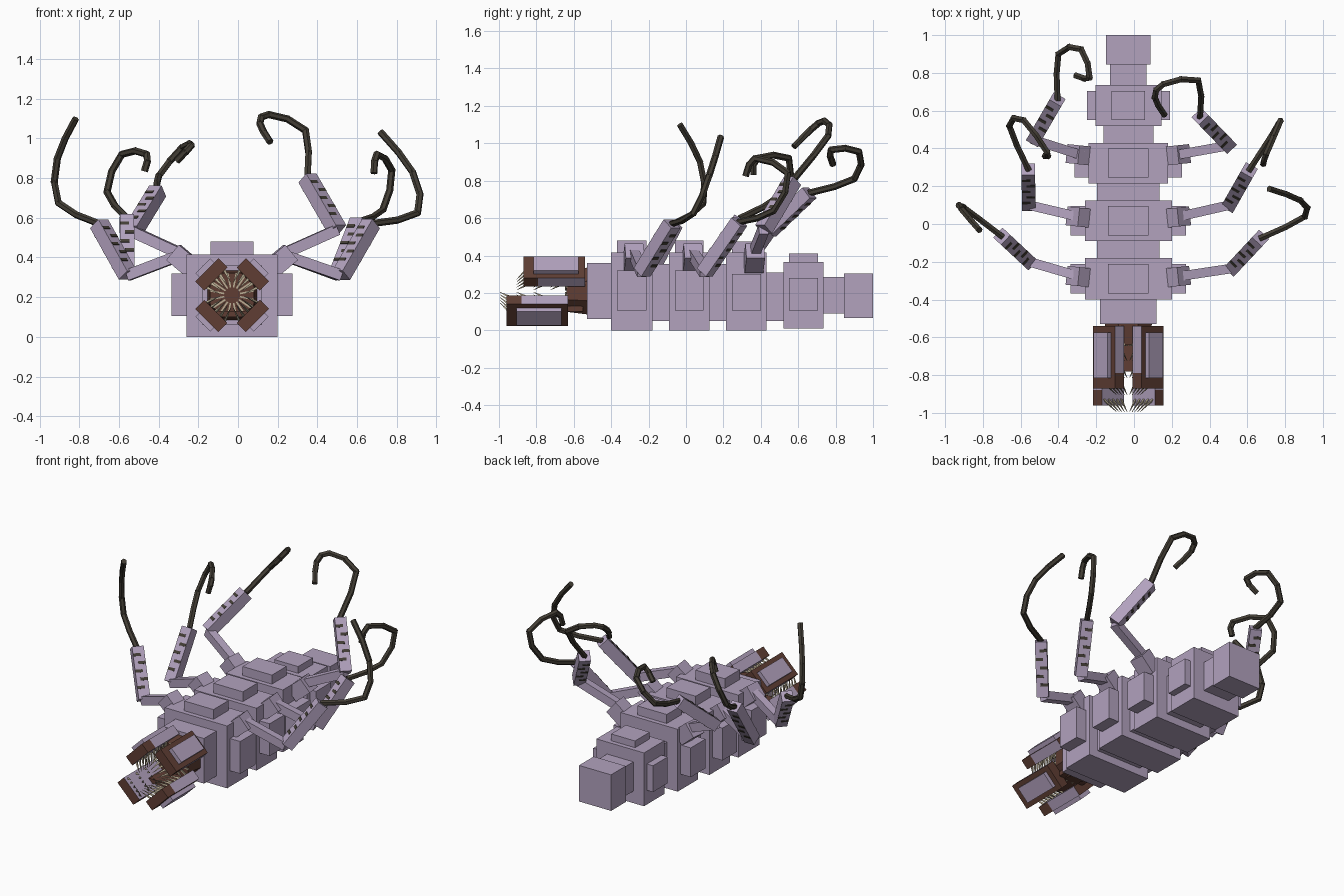
import bpy, bmesh, math
from mathutils import Vector, Matrix

cube = bpy.data.objects.get("Cube")
if cube:
    bpy.data.objects.remove(cube, do_unlink=True)


def material(name, rgb):
    m = bpy.data.materials.new(name)
    m.use_nodes = True
    m.diffuse_color = (*rgb, 1)
    m.node_tree.nodes["Principled BSDF"].inputs["Base Color"].default_value = (*rgb, 1)
    return m


LAVENDER = material("lavender", (0.445, 0.36, 0.515))
BROWN = material("mouth brown", (0.115, 0.048, 0.034))
DARK = material("tendril dark", (0.055, 0.047, 0.035))
BEIGE = material("tooth beige", (0.50, 0.43, 0.30))
CX, CZ = -0.03, 0.21          # body axis


def finish(bm, name, *mats):
    bmesh.ops.recalc_face_normals(bm, faces=bm.faces)
    me = bpy.data.meshes.new(name)
    bm.to_mesh(me)
    bm.free()
    for m in mats:
        me.materials.append(m)
    bpy.context.collection.objects.link(bpy.data.objects.new(name, me))


def add_box(bm, size, matrix):
    bmesh.ops.create_cube(bm, size=1, matrix=matrix @ Matrix.Diagonal((*size, 1)))


def body_box(name, half, y, z, mat=LAVENDER):
    """Box centred on the body axis, from a half width and (min, max) pairs."""
    bm = bmesh.new()
    centre = Matrix.Translation((CX, sum(y) / 2, sum(z) / 2))
    add_box(bm, (2 * half, y[1] - y[0], z[1] - z[0]), centre)
    finish(bm, name, mat)


def along(a, b):
    """Frame centred between a and b with its z axis along a-b, and the length."""
    a, b = Vector(a), Vector(b)
    q = (b - a).to_track_quat('Z', 'Y')
    return Matrix.Translation((a + b) / 2) @ q.to_matrix().to_4x4(), (b - a).length


def beam(name, a, b, w, d):
    bm = bmesh.new()
    m, length = along(a, b)
    add_box(bm, (w, d, length), m)
    finish(bm, name, LAVENDER)


def segment(name, half, y, z, back, top, side, side_z):
    """Body segment with a raised back plate and plates on both sides."""
    mid, reach = sum(y) / 2, (y[1] - y[0]) * 0.36
    plate_y = (mid - reach, mid + reach)
    body_box(name + "_segment", half, y, z)
    body_box(name + "_back_plate", back, plate_y, (0.3, top))
    body_box(name + "_side_plates", side, plate_y, side_z)


# Body, from neck to tail
body_box("neck", 0.15, (-0.53, -0.40), (0.06, 0.36))
segment("front", 0.23, (-0.40, -0.18), (0, 0.415), 0.108, 0.48, 0.305, (0.105, 0.32))
body_box("front_link", 0.165, (-0.18, -0.09), (0.05, 0.355))
segment("middle", 0.23, (-0.09, 0.125), (0, 0.415), 0.108, 0.48, 0.305, (0.105, 0.32))
body_box("middle_link", 0.165, (0.125, 0.215), (0.05, 0.355))
segment("rear", 0.21, (0.215, 0.43), (0, 0.415), 0.108, 0.475, 0.285, (0.105, 0.30))
body_box("rear_link", 0.132, (0.43, 0.52), (0.05, 0.31))
segment("hind", 0.175, (0.52, 0.735), (0.01, 0.365), 0.088, 0.41, 0.22, (0.105, 0.28))
body_box("tail_link", 0.097, (0.735, 0.845), (0.09, 0.285))
body_box("tail", 0.118, (0.845, 1.0), (0.065, 0.305))

# Mouth core and floor
bm = bmesh.new()
bmesh.ops.create_cone(bm, cap_ends=True, segments=8, radius1=0.135, radius2=0.12, depth=0.11,
                      matrix=Matrix.Translation((CX, -0.585, CZ)) @ Matrix.Rotation(math.pi / 2, 4, 'X')
                      @ Matrix.Rotation(math.pi / 8, 4, 'Z'))
finish(bm, "mouth_core", BROWN)
body_box("mouth_floor", 0.09, (-0.78, -0.55), (0.10, 0.13), BROWN)

# Pale rays on the face of the core
bm = bmesh.new()
for i in range(16):
    a = 2 * math.pi * (i + 0.5) / 16
    d = Vector((math.cos(a), 0, math.sin(a)))
    c = Vector((CX, -0.64, CZ))
    m, length = along(c + d * 0.04, c + d * 0.115)
    add_box(bm, (0.013, 0.008, length), m)
finish(bm, "throat_rays", BEIGE)


def jaw(name, sx, sz, y0, y1):
    """Slanted jaw with an outer plate and rows of inward teeth."""
    o = Vector((sx, 0, sz)).normalized()
    t = Vector((sz, 0, -sx)).normalized()
    rot = Matrix((t, (0, 1, 0), o)).transposed().to_4x4()

    def frame(y, r):
        return Matrix.Translation(Vector((CX, y, CZ)) + o * r) @ rot

    bm = bmesh.new()
    split = y0 + 0.08
    for a, b in ((y0, split), (split, y1)):
        add_box(bm, (0.165, b - a, 0.065), frame((a + b) / 2, 0.148))
    bm.normal_update()
    for f in bm.faces:      # pale inner face, and pale ends behind the tip
        behind = f.calc_center_median().y > split
        if f.normal.dot(o) < -0.9 or (behind and abs(f.normal.dot(t)) > 0.9):
            f.material_index = 1
    finish(bm, name + "_jaw", BROWN, LAVENDER)

    bm = bmesh.new()
    add_box(bm, (0.105, 0.24, 0.045), frame((y0 + y1) / 2 + 0.01, 0.185))
    finish(bm, name + "_jaw_plate", LAVENDER)

    bm = bmesh.new()
    for row in range(3):
        for k in range(-2, 3):
            base = Vector((CX, y0 + 0.03 + row * 0.09, CZ)) + o * 0.118 + t * k * 0.032
            tip = base - o * 0.07 - t * k * 0.012 + Vector((0, -0.065, 0))
            m, length = along(base, tip)
            bmesh.ops.create_cone(bm, cap_ends=True, segments=3, radius1=0.009,
                                  radius2=0.001, depth=length, matrix=m)
    finish(bm, name + "_teeth", BEIGE)


for side, sx in (("left", 1), ("right", -1)):
    jaw("upper_" + side, sx, 1, -0.87, -0.54)
    jaw("lower_" + side, sx, -1, -0.96, -0.63)


def bend(points):
    """Smooth path through the points, with one extra joint in every span."""
    p = [Vector(v) for v in points]
    p = [2 * p[0] - p[1]] + p + [2 * p[-1] - p[-2]]
    path = [p[1]]
    for a, b, c, d in zip(p, p[1:], p[2:], p[3:]):
        path += [(9 * (b + c) - a - d) / 16, c]
    return path


def leg(name, hip_y, knee, *tendril):
    """Hip, thigh, banded shin and jointed tendril; the tendril starts at the ankle."""
    s = math.copysign(1, knee[0])
    ankle = tendril[0]
    beam(name + "_hip", (CX + s * 0.20, hip_y, 0.345), (CX + s * 0.295, hip_y + 0.01, 0.425), 0.10, 0.10)
    beam(name + "_thigh", (CX + s * 0.25, hip_y + 0.005, 0.415), knee, 0.05, 0.055)
    beam(name + "_shin", knee, ankle, 0.072, 0.072)

    bm = bmesh.new()
    m, length = along(knee, ankle)
    for k in range(5):
        offset = Vector((0.012 * (-1) ** k, 0, (0.155 * k - 0.28) * length))
        add_box(bm, (0.045, 0.077, 0.018), m @ Matrix.Translation(offset))
    finish(bm, name + "_shin_bands", DARK)

    bm = bmesh.new()
    path = bend(tendril)
    for a, b in zip(path, path[1:]):
        m, length = along(a, b)
        bmesh.ops.create_cone(bm, cap_ends=True, segments=6, radius1=0.018, radius2=0.018,
                              depth=length + 0.012, matrix=m)
    finish(bm, name + "_tendril", DARK)


# Six legs, each in its own pose
leg("front_left", -0.285, (0.52, -0.235, 0.31),
    (0.67, -0.075, 0.57), (0.905, 0.04, 0.625), (0.88, 0.125, 0.83), (0.72, 0.185, 1.03))
leg("front_right", -0.285, (-0.555, -0.20, 0.31),
    (-0.70, -0.065, 0.57), (-0.905, 0.09, 0.675), (-0.91, 0.075, 0.90), (-0.82, -0.03, 1.095))
leg("middle_left", 0.03, (0.505, 0.10, 0.31),
    (0.61, 0.285, 0.58), (0.73, 0.47, 0.64), (0.775, 0.545, 0.84), (0.70, 0.37, 0.92), (0.685, 0.32, 0.83))
leg("middle_right", 0.03, (-0.557, 0.10, 0.31),
    (-0.56, 0.29, 0.60), (-0.66, 0.52, 0.73), (-0.585, 0.55, 0.92), (-0.46, 0.38, 0.92), (-0.47, 0.36, 0.84))
leg("rear_left", 0.36, (0.50, 0.415, 0.54),
    (0.35, 0.57, 0.80), (0.34, 0.76, 1.04), (0.155, 0.74, 1.12), (0.11, 0.67, 1.075), (0.16, 0.58, 0.985))
leg("rear_right", 0.36, (-0.53, 0.445, 0.53),
    (-0.405, 0.66, 0.735), (-0.40, 0.90, 0.81), (-0.28, 0.925, 0.955), (-0.235, 0.775, 0.965), (-0.305, 0.785, 0.89))
